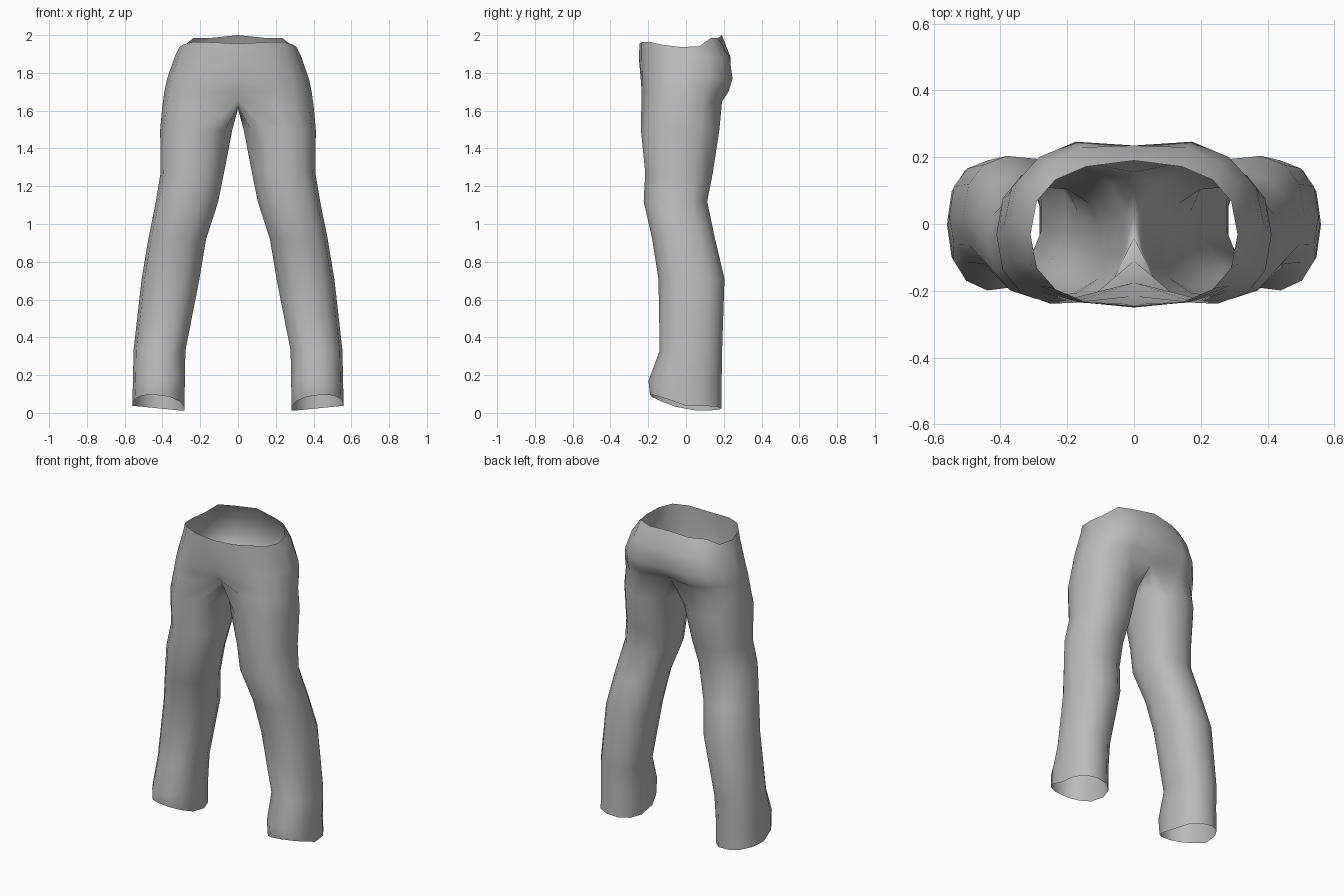
import bpy, bmesh, math

if "Cube" in bpy.data.objects:
    bpy.data.objects.remove(bpy.data.objects["Cube"])

fabric = bpy.data.materials.new("grey fabric")
fabric.diffuse_color = (0.5, 0.5, 0.5, 1)
fabric.use_nodes = True
fabric.node_tree.nodes["Principled BSDF"].inputs["Base Color"].default_value = fabric.diffuse_color

OUT = 8    # segments round the outer side, front seam to back seam
INN = 4    # extra points round the inner side of each leg


def power(v, p):
    return math.copysign(abs(v) ** p, v)


def oval(angle, cx, w, yf, yb, p):
    """Point on a rounded oval; -90 degrees is the front, 0 the outer side."""
    y = (yf + yb) / 2 + (yb - yf) / 2 * power(math.sin(angle), p)
    return cx + w * power(math.cos(angle), p), y


bm = bmesh.new()


def pelvis_row(z, w, yf, yb, seam_front, seam_back, heights=None):
    """Half ring from the front centre seam round the hip to the back centre seam."""
    row = []
    for k in range(OUT + 1):
        x, y = oval(math.pi * (k / OUT - 0.5), 0, w, yf, yb, 0.8)
        if k == 0:
            x, y = 0, seam_front
        if k == OUT:
            x, y = 0, seam_back
        row.append(bm.verts.new((x, y, heights[k] if heights else z)))
    return row


def leg_ring(z, x_in, x_out, yf, yb):
    """Full ring round one leg; z may be a rule of (x, y)."""
    n = OUT + 1 + INN
    ring = []
    for k in range(n):
        a = 2 * math.pi / n * (k - OUT / 2)
        x, y = oval(a, (x_in + x_out) / 2, (x_out - x_in) / 2, yf, yb, 0.86)
        ring.append(bm.verts.new((x, y, z(x, y) if callable(z) else z)))
    return ring


def bridge(upper, lower, closed):
    n = len(upper)
    for k in range(n if closed else n - 1):
        j = (k + 1) % n
        bm.faces.new((upper[k], lower[k], lower[j], upper[j]))


# Hips, from the wavy waist edge down to the crotch
waist = [1.955, 1.962, 1.965, 1.95, 1.937, 1.94, 1.985, 1.985, 2.0]
crotch = [1.66, 1.64, 1.62, 1.61, 1.61, 1.62, 1.64, 1.65, 1.665]
rows = [
    pelvis_row(0, 0.31, -0.248, 0.185, -0.245, 0.19, waist),
    pelvis_row(1.885, 0.335, -0.25, 0.245, -0.25, 0.235),
    pelvis_row(1.77, 0.375, -0.248, 0.262, -0.24, 0.235),
    pelvis_row(1.70, 0.39, -0.25, 0.24, -0.215, 0.195),
    pelvis_row(0, 0.402, -0.25, 0.205, -0.175, 0.155, crotch),
]
for a, b in zip(rows, rows[1:]):
    bridge(a, b, False)

# Crotch seam running under the body from back to front
seam = [bm.verts.new((0, y, z)) for y, z in
        ((0.10, 1.63), (0.03, 1.612), (-0.04, 1.61), (-0.11, 1.625))]


# Hem drops towards the back and the inner side
def hem(x, y):
    return 0.012 + 0.07 * max(0, -y / 0.19) + 0.025 * max(0, (x - 0.3) / 0.25)


# Leg from thigh to hem
rings = [rows[-1] + seam] + [leg_ring(*r) for r in (
    (1.50, 0.025, 0.412, -0.24, 0.178),
    (1.27, 0.07, 0.41, -0.217, 0.143),
    (1.12, 0.10, 0.435, -0.225, 0.113),
    (0.92, 0.165, 0.475, -0.18, 0.155),
    (0.71, 0.20, 0.51, -0.147, 0.205),
    (0.33, 0.275, 0.553, -0.14, 0.192),
    (0.17, 0.278, 0.556, -0.20, 0.19),
    (hem, 0.28, 0.56, -0.192, 0.19),
)]
for a, b in zip(rings, rings[1:]):
    bridge(a, b, True)

mesh = bpy.data.meshes.new("trousers")
bm.to_mesh(mesh)
bm.free()
mesh.materials.append(fabric)
trousers = bpy.data.objects.new("trousers", mesh)
bpy.context.collection.objects.link(trousers)
for f in mesh.polygons:
    f.use_smooth = True

# Mirror for the other half
mirror = trousers.modifiers.new("mirror", 'MIRROR')
mirror.use_clip = True
mirror.merge_threshold = 0.001
